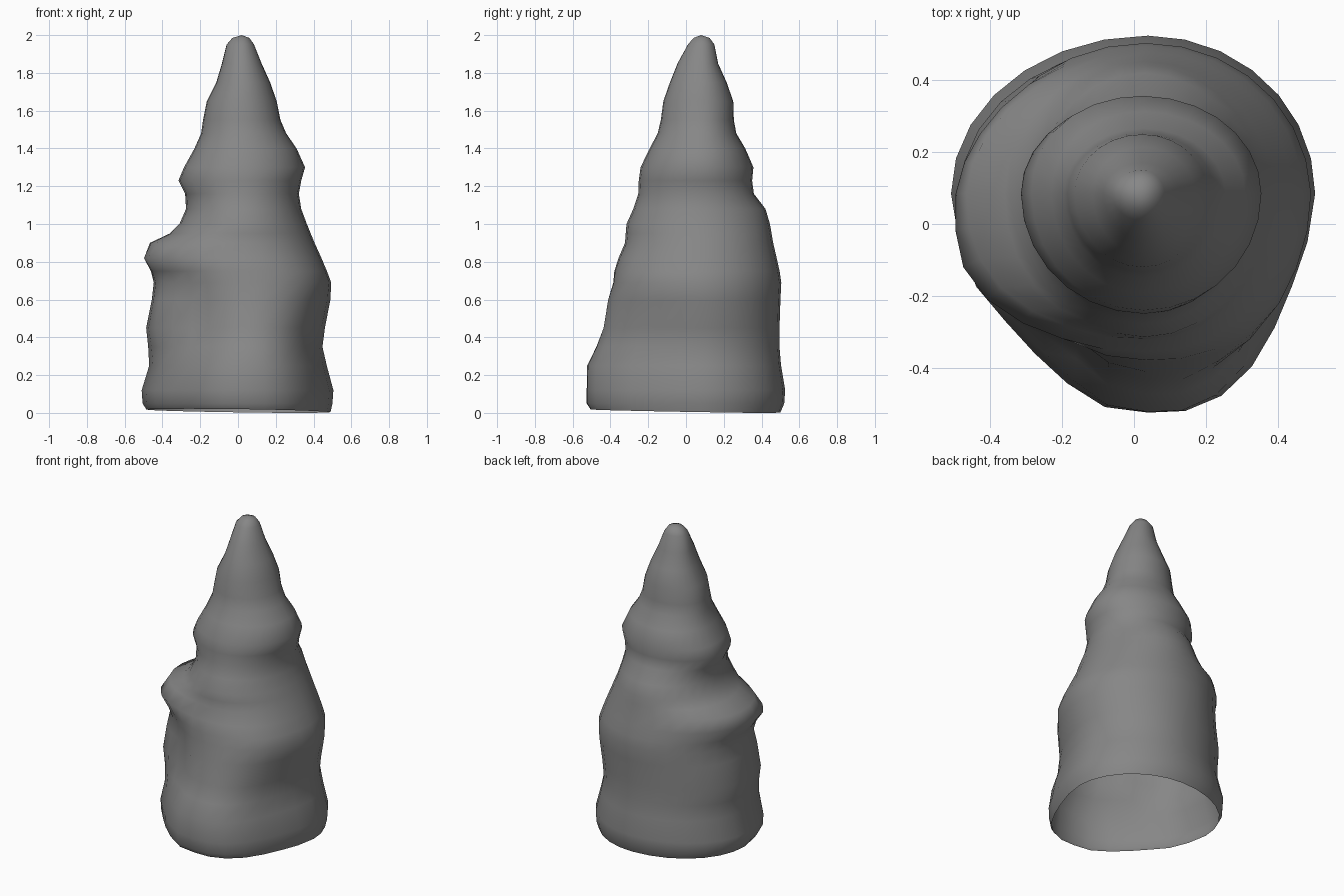
import bpy, bmesh, math

# Silhouette of the front view: (z, left x, right x)
SIDES = [(0.02, -.485, .49), (.05, -.505, .50), (.12, -.51, .505), (.25, -.47, .47), (.35, -.475, .447),
         (.45, -.485, .46), (.6, -.455, .487), (.69, -.445, .49), (.75, -.46, .468),
         (.82, -.495, .44), (.9, -.465, .405), (.95, -.36, .385), (1.0, -.31, .365),
         (1.08, -.275, .335), (1.16, -.28, .322), (1.23, -.315, .335), (1.3, -.285, .355),
         (1.4, -.23, .31), (1.48, -.195, .255), (1.55, -.185, .225), (1.65, -.165, .205),
         (1.75, -.115, .17), (1.85, -.085, .125), (1.95, -.06, .085), (1.985, -.03, .06)]
# Silhouette of the right view: (z, front y, back y)
DEPTH = [(0.02, -.515, .50), (.05, -.535, .52), (.12, -.535, .525), (.27, -.533, .50), (.35, -.485, .495),
         (.45, -.448, .495), (.6, -.42, .50), (.7, -.385, .505), (.78, -.38, .49),
         (.88, -.325, .465), (1.0, -.315, .445), (1.1, -.27, .415), (1.17, -.25, .35),
         (1.25, -.25, .35), (1.33, -.235, .36), (1.42, -.18, .30), (1.5, -.14, .255),
         (1.65, -.12, .25), (1.75, -.085, .215), (1.85, -.045, .17), (1.95, .01, .15),
         (1.985, .04, .125)]
# Outline of the lower front lobe: (angle, radius factor, unused)
LOBE = [(180, 1, 0), (207, .965, 0), (221, .915, 0), (238, .925, 0), (255, .985, 0), (270, .985, 0),
        (288, 1.01, 0), (302, 1.01, 0), (330, .95, 0), (360, 1, 0)]
# Local dents and bulges: (angle, z, amount, angular width, height)
BUMPS = [(243, .48, -.05, 17, .16), (208, .55, .03, 16, .2), (218, .83, .045, 26, .08),
         (320, .7, .03, 28, .14), (150, .82, -.015, 25, .08), (45, 1.02, -.01, 30, .06),
         (135, 1.33, .015, 30, .07)]
SEGMENTS = 28


def sample(table, z):
    for a, b in zip(table, table[1:]):
        if z <= b[0]:
            t = max(0, (z - a[0]) / (b[0] - a[0]))
            return [a[i] + (b[i] - a[i]) * t for i in (1, 2)]
    return table[-1][1:]


def ring_point(z, angle):
    left, right = sample(SIDES, z)
    front, back = sample(DEPTH, z)
    cx, cy = 0.04 - 0.01 * z, 0.085
    c, s = math.cos(angle), math.sin(angle)
    deg = math.degrees(angle)
    # The lower front narrows into a rounded lobe
    low = max(0, min(1, (0.95 - z) / 0.4))
    k = 1 + low * (sample(LOBE, deg)[0] - 1) if s < 0 else 1
    for a, bz, amount, wa, wz in BUMPS:
        d = (deg - a + 180) % 360 - 180
        k += amount / 0.5 * math.exp(-(d / wa) ** 2 - ((z - bz) / wz) ** 2)
    rx = right - cx if c > 0 else cx - left
    ry = back - cy if s > 0 else cy - front
    return cx + rx * c * k, cy + ry * s * k


# Draped hood: open-bottomed shell lofted through the rings
bm = bmesh.new()
rings = []
for z, _, _ in SIDES:
    ring = []
    for i in range(SEGMENTS):
        a = 2 * math.pi * i / SEGMENTS
        x, y = ring_point(z, a)
        # The hem dips gently towards the back right
        h = 0.011 - 0.011 * math.cos(a - 0.9) if z < 0.03 else z
        ring.append(bm.verts.new((x, y, h)))
    rings.append(ring)
for lo, hi in zip(rings, rings[1:]):
    for i in range(SEGMENTS):
        j = (i + 1) % SEGMENTS
        bm.faces.new((lo[i], lo[j], hi[j], hi[i]))
tip = bm.verts.new((0.02, 0.08, 2.0))
for i in range(SEGMENTS):
    bm.faces.new((rings[-1][i], rings[-1][(i + 1) % SEGMENTS], tip))
lowest = min(v.co.z for v in bm.verts)
for v in rings[0]:
    v.co.z -= lowest
for f in bm.faces:
    f.smooth = True
mesh = bpy.data.meshes.new("draped_hood")
bm.to_mesh(mesh)
bm.free()
hood = bpy.data.objects.new("draped_hood", mesh)
bpy.context.collection.objects.link(hood)

# Dark grey cloth
cloth = bpy.data.materials.new("dark_grey_cloth")
cloth.diffuse_color = (0.24, 0.24, 0.24, 1)
mesh.materials.append(cloth)
